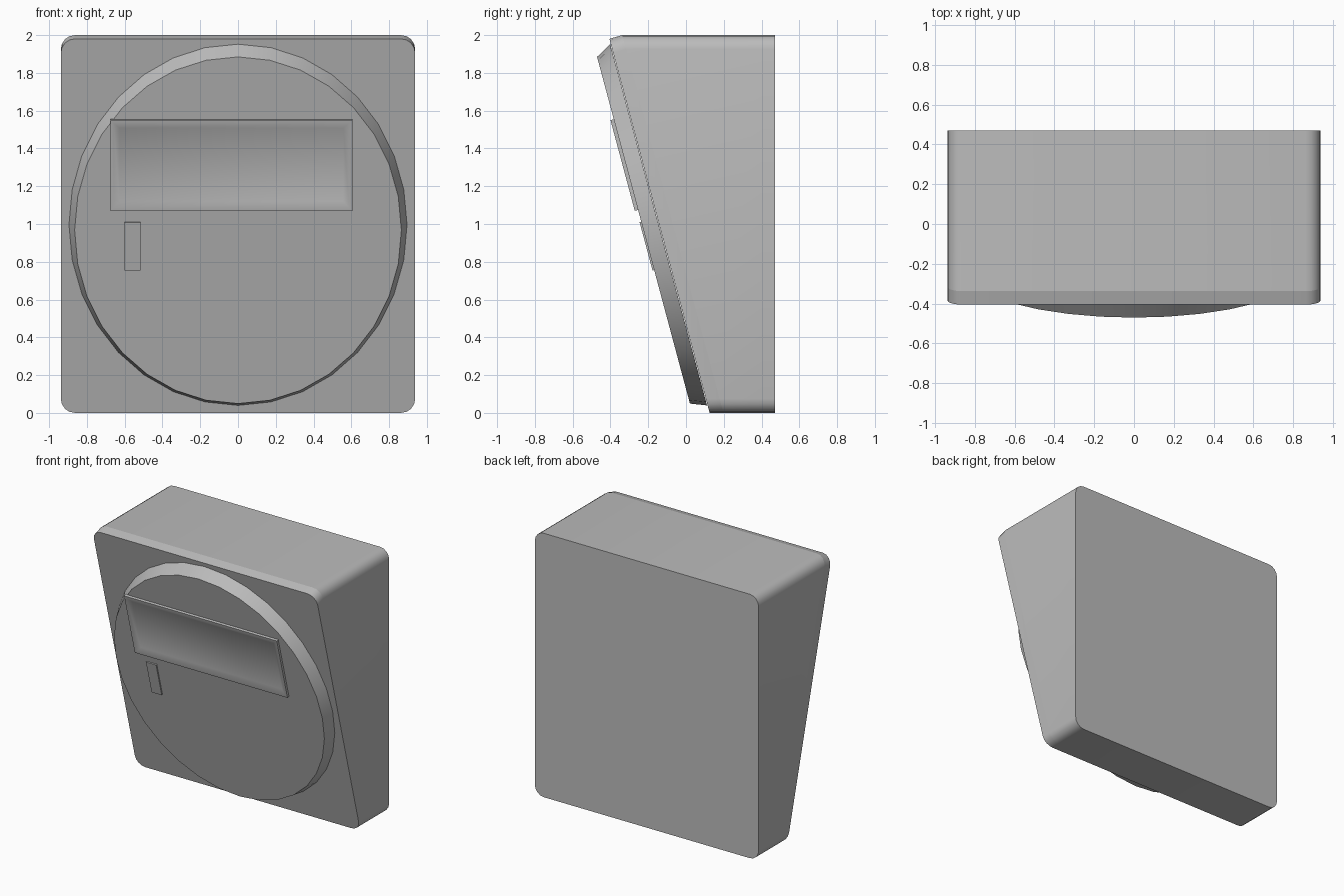
import bpy, bmesh, math
from mathutils import Vector

cube = bpy.data.objects.get("Cube")
if cube:
    bpy.data.objects.remove(cube, do_unlink=True)

grey = bpy.data.materials.new("grey_plastic")
grey.use_nodes = True
COLOUR = (0.5, 0.5, 0.5, 1)
grey.diffuse_color = COLOUR
grey.node_tree.nodes["Principled BSDF"].inputs["Base Color"].default_value = COLOUR

TILT = math.radians(15)
SLOPE = math.tan(TILT)
HALF_W = 0.938
CENTRE = Vector((0, -0.225, 0.967))      # middle of the raised dial face
UP = Vector((0, -math.sin(TILT), math.cos(TILT)))
OUT = Vector((0, -math.cos(TILT), -math.sin(TILT)))


def loft(name, loops):
    """Skin successive loops of points and cap both ends."""
    bm = bmesh.new()
    rings = [[bm.verts.new(p) for p in loop] for loop in loops]
    n = len(rings[0])
    for a, b in zip(rings, rings[1:]):
        for i in range(n):
            j = (i + 1) % n
            bm.faces.new((a[i], a[j], b[j], b[i]))
    bm.faces.new(rings[0])
    bm.faces.new(rings[-1])
    bmesh.ops.recalc_face_normals(bm, faces=bm.faces)
    mesh = bpy.data.meshes.new(name)
    bm.to_mesh(mesh)
    bm.free()
    mesh.materials.append(grey)
    ob = bpy.data.objects.new(name, mesh)
    bpy.context.collection.objects.link(ob)
    bpy.ops.object.select_all(action='DESELECT')
    ob.select_set(True)
    bpy.context.view_layer.objects.active = ob
    bpy.ops.object.shade_smooth_by_angle(angle=math.radians(40))
    return ob


def case_loop(y, slope=0.0, top=2.0, radius=0.075, steps=4):
    """Rounded rectangle lying in an upright or leaning plane."""
    pts = []
    corners = [(1, top - radius), (-1, top - radius), (-1, radius), (1, radius)]
    for k, (side, cz) in enumerate(corners):
        for s in range(steps + 1):
            a = math.pi / 2 * (k + s / steps)
            x = side * (HALF_W - radius) + radius * math.cos(a)
            z = cz + radius * math.sin(a)
            pts.append((x, y - slope * z, z))
    return pts


def on_dial(u, v, h):
    """Point across, up and out from the dial face."""
    return CENTRE + Vector((u, 0, 0)) + UP * v + OUT * h


def oval(rx, rv, h, v0=0.0, sides=32):
    angles = [2 * math.pi * i / sides for i in range(sides)]
    return [on_dial(rx * math.cos(a), v0 + rv * math.sin(a), h) for a in angles]


def rect(u0, u1, v0, v1, h, inset=0.0):
    u0, u1, v0, v1 = u0 + inset, u1 - inset, v0 + inset, v1 - inset
    return [on_dial(u, v, h) for u, v in ((u0, v0), (u1, v0), (u1, v1), (u0, v1))]


# Housing: leaning front plate, wedge body, flat back plate
loft("front_plate", [case_loop(0.125, SLOPE, 1.98), case_loop(0.198, SLOPE)])
loft("wedge_body", [case_loop(0.198, SLOPE), case_loop(0.4)])
loft("back_plate", [case_loop(0.4), case_loop(0.47)])

# Raised oval dial with a tapered rim
loft("oval_dial", [oval(0.895, 0.99, -0.085, 0.007), oval(0.865, 0.95, 0)])

# Display bezel with sloping inner walls
frame = (-0.675, 0.605, 0.111, 0.608)
loft("display_bezel", [rect(*frame, -0.005), rect(*frame, 0.018),
                       rect(*frame, 0.018, 0.016), rect(*frame, 0.001, 0.048)])

# Small button below the display
button = (-0.6, -0.515, -0.218, 0.046)
loft("button", [rect(*button, -0.005), rect(*button, 0.009)])
